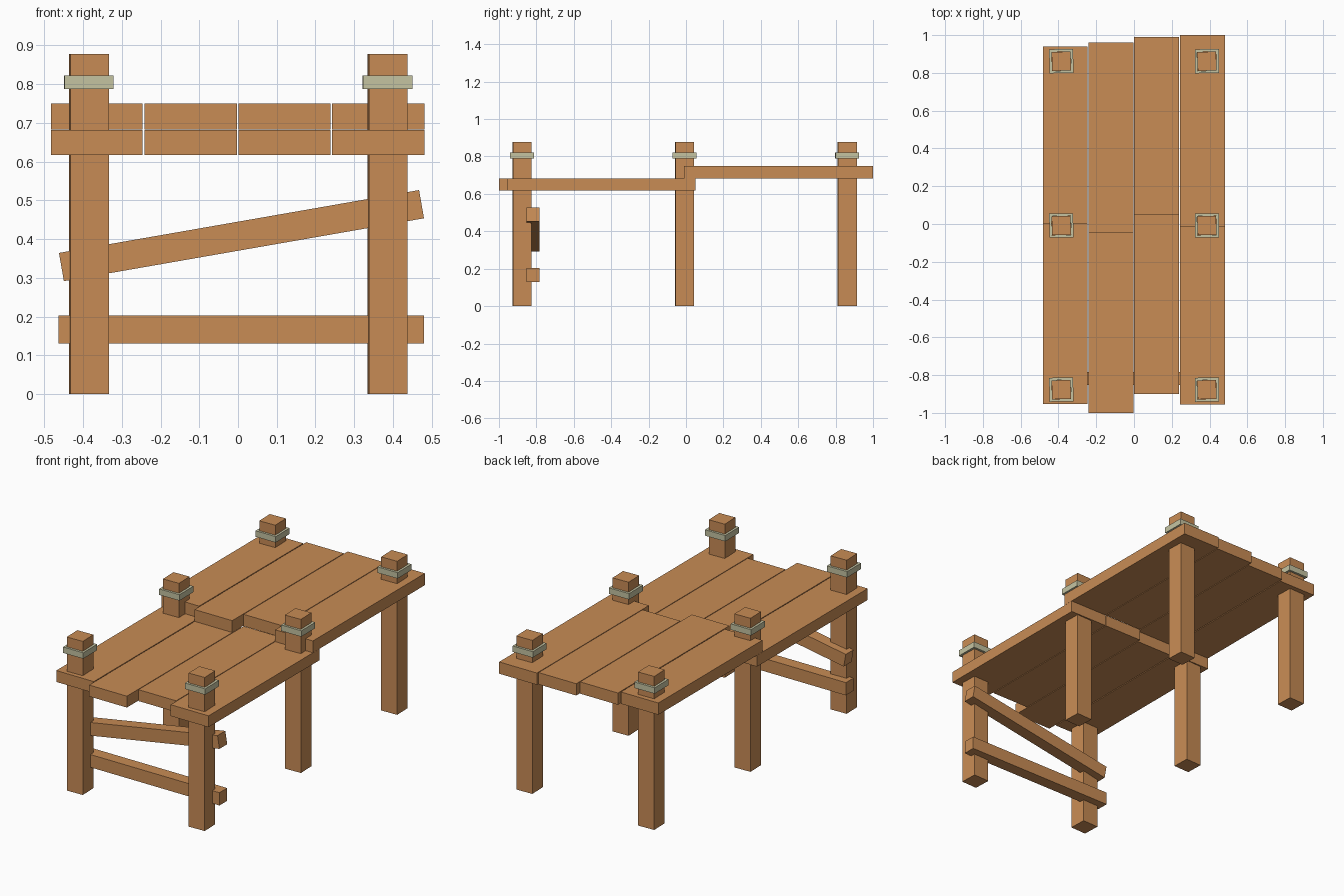
import bpy, bmesh, math
from mathutils import Matrix

if "Cube" in bpy.data.objects:
    bpy.data.objects.remove(bpy.data.objects["Cube"])


def material(name, rgb):
    m = bpy.data.materials.new(name)
    m.diffuse_color = (*rgb, 1)
    m.use_nodes = True
    m.node_tree.nodes["Principled BSDF"].inputs["Base Color"].default_value = m.diffuse_color
    return m


WOOD = material("warm wood", (0.58, 0.262, 0.091))
ROPE = material("pale rope", (0.56, 0.55, 0.36))


def finish(name, bm, mat):
    bmesh.ops.recalc_face_normals(bm, faces=bm.faces)
    me = bpy.data.meshes.new(name)
    bm.to_mesh(me)
    bm.free()
    me.materials.append(mat)
    ob = bpy.data.objects.new(name, me)
    bpy.context.collection.objects.link(ob)
    return ob


def box(name, lo, hi, mat=WOOD, rot=(0, 0, 0)):
    bm = bmesh.new()
    bmesh.ops.create_cube(bm, size=1)
    bmesh.ops.scale(bm, vec=[b - a for a, b in zip(lo, hi)], verts=bm.verts)
    ob = finish(name, bm, mat)
    ob.location = [(a + b) / 2 for a, b in zip(lo, hi)]
    ob.rotation_euler = rot
    return ob


def square_ring(name, cx, cy, z0, z1, outer, inner, spin):
    # open square collar around a post; the hole follows the post's twist
    bm = bmesh.new()
    corners = [(-1, -1), (1, -1), (1, 1), (-1, 1)]

    def loop(half, z, angle):
        c, s = math.cos(angle) * half, math.sin(angle) * half
        return [bm.verts.new((cx + x * c - y * s, cy + x * s + y * c, z)) for x, y in corners]

    loops = [loop(outer, z0, 0.01), loop(outer, z1, 0.01),
             loop(inner, z1, spin), loop(inner, z0, spin)]
    for k in range(4):
        a, b = loops[k], loops[(k + 1) % 4]
        for i in range(4):
            j = (i + 1) % 4
            bm.faces.new((a[i], a[j], b[j], b[i]))
    return finish(name, bm, ROPE)


# posts with rope collars, slightly twisted
TWIST = math.radians(1.8)
for row, y in (("front", -0.877), ("middle", -0.008), ("back", 0.862)):
    for side, x in (("left", -0.385), ("right", 0.386)):
        h = 0.0497
        box(f"{row}_{side}_post", (x - h, y - h, 0), (x + h, y + h, 0.878), rot=(0, 0, TWIST))
        square_ring(f"{row}_{side}_rope_collar", x, y, 0.788, 0.822, 0.0635, 0.0505, TWIST)

# deck planks: x range, lower (front) y range, upper (back) y range
planks = [
    (-0.483, -0.246, (-0.952, 0.048), (0.0, 0.94)),
    (-0.241, -0.003, (-1.0, 0.03), (-0.048, 0.96)),
    (0.001, 0.239, (-0.90, 0.05), (0.05, 0.99)),
    (0.243, 0.482, (-0.955, 0.05), (-0.012, 1.0)),
]
for i, (x0, x1, low, high) in enumerate(planks, 1):
    box(f"front_plank_{i}", (x0, low[0], 0.617), (x1, low[1], 0.682))
    box(f"back_plank_{i}", (x0, high[0], 0.6825), (x1, high[1], 0.75))

# front braces: one level, one slanted
box("level_brace", (-0.463, -0.853, 0.13), (0.48, -0.783, 0.203))
box("slanted_brace", (-0.463, -0.853, 0.372), (0.481, -0.783, 0.446),
    rot=(0, -math.radians(9.9), 0))
